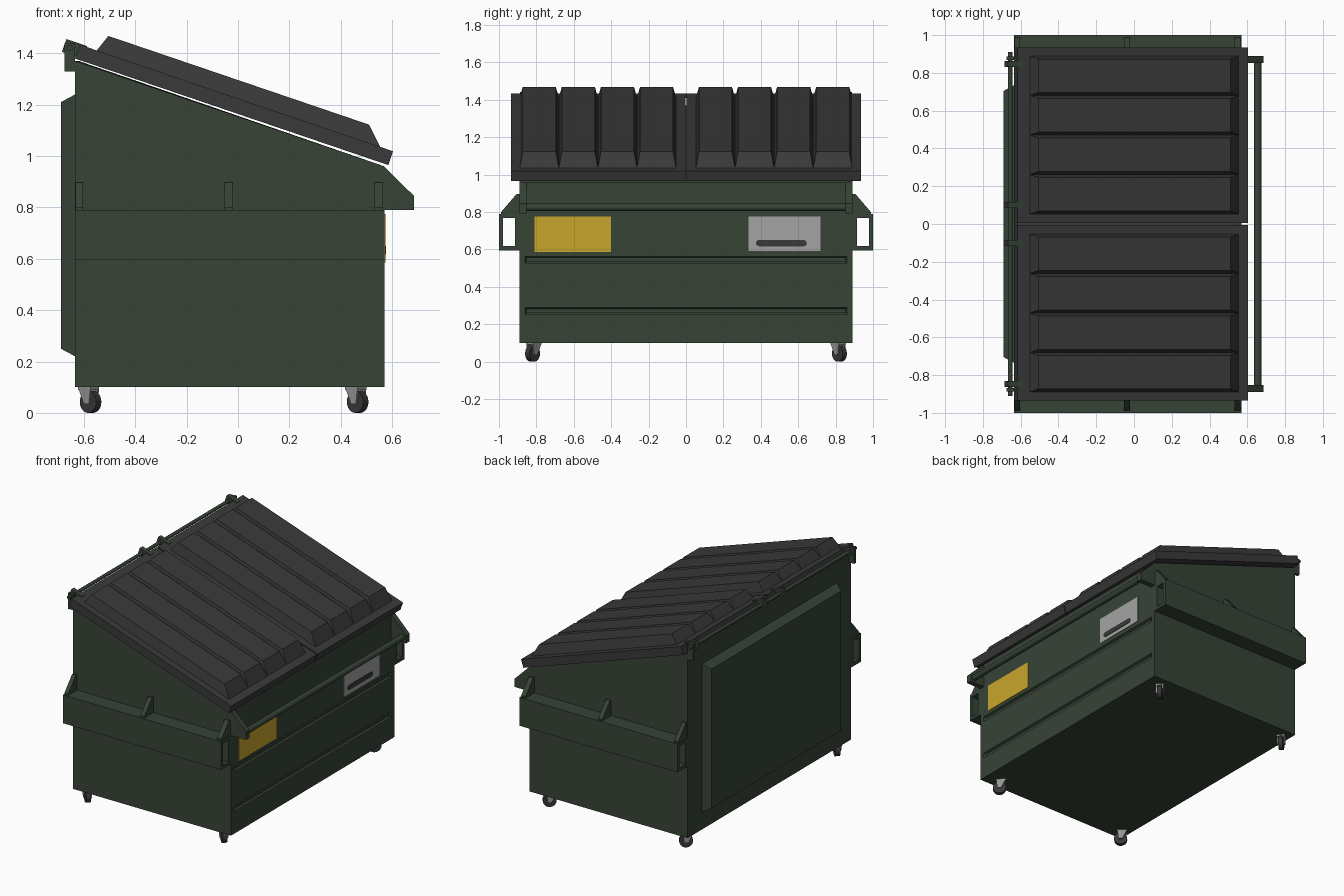
import bpy, bmesh, math
from mathutils import Matrix, Vector

if "Cube" in bpy.data.objects:
    bpy.data.objects.remove(bpy.data.objects["Cube"])


def material(name, rgb):
    m = bpy.data.materials.new(name)
    m.diffuse_color = (*rgb, 1)
    m.use_nodes = True
    m.node_tree.nodes["Principled BSDF"].inputs["Base Color"].default_value = m.diffuse_color
    return m


GREEN = material("dark green paint", (0.038, 0.056, 0.037))
LID = material("charcoal plastic", (0.041, 0.041, 0.042))
YELLOW = material("yellow sticker", (0.58, 0.38, 0.025))
GREY = material("light grey label", (0.37, 0.37, 0.37))
STEEL = material("caster steel", (0.30, 0.30, 0.30))
RUBBER = material("dark rubber", (0.04, 0.04, 0.04))


def finish(name, bm, mat, matrix=None):
    bmesh.ops.recalc_face_normals(bm, faces=bm.faces)
    if matrix:
        bm.transform(matrix)
    me = bpy.data.meshes.new(name)
    bm.to_mesh(me)
    bm.free()
    me.materials.append(mat)
    ob = bpy.data.objects.new(name, me)
    bpy.context.collection.objects.link(ob)
    return ob


def loft_bm(a, b):
    bm = bmesh.new()
    va = [bm.verts.new(p) for p in a]
    vb = [bm.verts.new(p) for p in b]
    n = len(va)
    bm.faces.new(va)
    bm.faces.new(vb)
    for i in range(n):
        j = (i + 1) % n
        bm.faces.new((va[i], va[j], vb[j], vb[i]))
    bmesh.ops.recalc_face_normals(bm, faces=bm.faces)
    return bm


def prism_bm(axis, pts, lo, hi):
    place = (lambda p, t: (t, p[0], p[1])) if axis == 'x' else (lambda p, t: (p[0], t, p[1]))
    return loft_bm([place(p, lo) for p in pts], [place(p, hi) for p in pts])


def prism(name, axis, pts, lo, hi, mat, matrix=None):
    return finish(name, prism_bm(axis, pts, lo, hi), mat, matrix)


def rect(a0, a1, b0, b1):
    return [(a0, b0), (a1, b0), (a1, b1), (a0, b1)]


def box(name, x, y, z, mat, matrix=None):
    return prism(name, 'x', rect(*y, *z), x[0], x[1], mat, matrix)


def cylinder(name, centre, r, length, sides, mat, matrix=None):
    bm = bmesh.new()
    bmesh.ops.create_cone(bm, cap_ends=True, segments=sides, radius1=r, radius2=r, depth=length)
    bm.transform(Matrix.Translation(centre) @ Matrix.Rotation(math.pi / 2, 4, 'X'))
    ob = finish(name, bm, mat, matrix)
    for p in ob.data.polygons:
        p.use_smooth = len(p.vertices) == 4
    return ob


# Open-topped bin body, with two pressed grooves in the sloping-lid side
bm = prism_bm('y', [(-.635, .10), (.57, .10), (.57, .96), (-.635, 1.37)], -.89, .89)
grooves = (.27, .545)
cuts = [((0, 0, z + d), (0, 0, 1)) for z in grooves for d in (-.018, .018)]
cuts += [((0, y, 0), (0, 1, 0)) for y in (-.86, .86)]
for co, no in cuts:
    bmesh.ops.bisect_plane(bm, geom=bm.verts[:] + bm.edges[:] + bm.faces[:],
                           plane_co=co, plane_no=no)
bm.normal_update()
pressed = []
for f in bm.faces:
    c = f.calc_center_median()
    if f.normal.x > .9 and abs(c.y) < .5 and any(abs(c.z - z) < .01 for z in grooves):
        pressed.append(f)
bmesh.ops.inset_individual(bm, faces=pressed, thickness=.01, depth=-.015)
bm.normal_update()
bmesh.ops.delete(bm, geom=[f for f in bm.faces if f.normal.z > .9], context='FACES')
body = finish("bin_body", bm, GREEN)
if body.data.polygons[0].normal.dot(body.data.polygons[0].center - Vector((0, 0, .6))) < 0:
    body.data.flip_normals()
wall = body.modifiers.new("wall", 'SOLIDIFY')
wall.thickness = .02
wall.offset = -1

# Raised rear panel with sloped borders
outer = [(-.69, y, z) for y, z in rect(-.705, .705, .25, 1.21)]
inner = [(-.634, y, z) for y, z in rect(-.735, .735, .22, 1.24)]
finish("rear_panel", loft_bm(inner, outer), GREEN)

# Side fork pockets, their gussets, and the brackets of the front rail
for s in (-1, 1):
    def span(a, b):
        return (min(s * a, s * b), max(s * a, s * b))
    X = (-.635, .57)
    box("pocket_top", X, span(.89, 1), (.768, .79), GREEN)
    box("pocket_bottom", X, span(.89, 1), (.595, .617), GREEN)
    box("pocket_outer_wall", X, span(.978, 1), (.617, .768), GREEN)
    box("pocket_inner_wall", X, span(.889, .915), (.617, .768), GREEN)
    for x0, x1 in ((-.632, -.603), (-.053, -.022), (.532, .565)):
        prism("pocket_gusset", 'x', [(s * y, z) for y, z in
              ((.889, .79), (.988, .79), (.988, .80), (.905, .897), (.889, .897))], x0, x1, GREEN)
    prism("rail_bracket", 'y', [(.569, .79), (.685, .79), (.685, .845), (.569, .96)],
          *span(.853, .89), GREEN)
    box("hinge_post", (-.675, -.634), span(.868, .888), (1.33, 1.44), GREEN)
cylinder("front_rail", (.655, 0, .825), .02, 1.72, 16, GREEN)
cylinder("hinge_rod", (-.656, 0, 1.42), .012, 1.82, 12, GREEN)

# Sloping lids, built flat and tilted into place
tilt = Matrix.Translation((-.635, 0, 1.38)) @ Matrix.Rotation(math.atan2(.415, 1.22), 4, 'Y')
for s in (-1, 1):
    y0, y1 = sorted((s * .004, s * .935))
    box("lid", (0, 1.289), (y0, y1), (0, .057), LID, tilt)
    for i in range(4):
        a, b = sorted((s * (.053 + .209 * i), s * (.053 + .209 * (i + 1))))
        base = [(x, y, .056) for x, y in rect(.07, 1.237, a, b)]
        top = [(x, y, .125) for x, y in rect(.095, 1.167, a + .016, b - .016)]
        finish("lid_rib", loft_bm(base, top), LID, tilt)
    for c in (.1, .847):
        box("lid_hinge", (-.056, .03), (s * c - .016, s * c + .016), (.008, .061), GREEN, tilt)

# Stickers on the front wall
box("yellow_sticker", (.568, .574), (-.81, -.40), (.585, .775), YELLOW)
box("grey_label", (.568, .574), (.335, .72), (.59, .775), GREY)
slot = []
for cy, start in ((.629, -90), (.391, 90)):
    for k in range(7):
        t = math.radians(start + 30 * k)
        slot.append((cy + .017 * math.cos(t), .633 + .017 * math.sin(t)))
prism("label_bar", 'x', slot, .572, .577, RUBBER)

# Swivel casters
for x in (-.58, .46):
    for s in (-1, 1):
        m = Matrix.Translation((x, s * .815, 0)) @ Matrix.Rotation(s * math.radians(42), 4, 'Z')
        cylinder("caster_wheel", (.008, 0, .043), .043, .03, 24, RUBBER, m)
        box("caster_plate", (-.035, .03), (-.026, .026), (.09, .102), STEEL, m)
        for c in (-.022, .022):
            prism("caster_fork", 'y', [(-.035, .10), (.03, .10), (.022, .035), (-.004, .035)],
                  c - .004, c + .004, STEEL, m)
